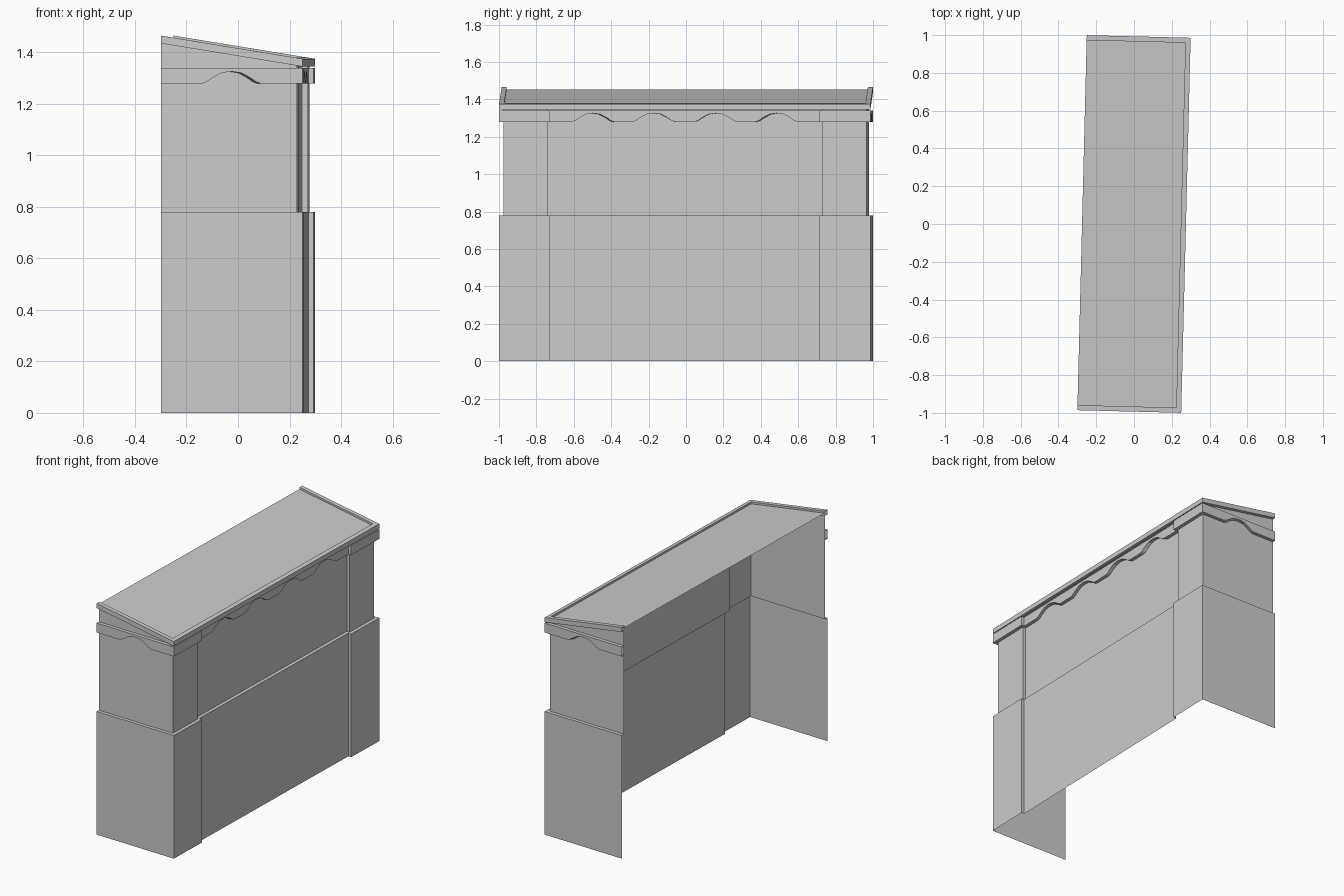
import bpy, math

if "Cube" in bpy.data.objects:
    bpy.data.objects.remove(bpy.data.objects["Cube"])

W, L = 0.275, 0.993          # half depth and half length
INSET = 0.022                # upper wall set back from lower wall
STEP = 0.02                  # recess of the long middle panel
TURN = math.radians(-1.44)   # whole building is turned slightly


def roof_z(u, drop=0.0):
    return 1.465 - 0.09 * (u + W) / (2 * W) - drop


def outline(o):
    """Open U-shaped plan with corner piers, offset inward by o."""
    p = 0.72 + 0.7 * o
    half = [(-W, -L + o), (W - o, -L + o), (W - o, -p), (W - STEP - o, -p)]
    return half + [(u, -v) for u, v in reversed(half)]


def loft(name, rings, cap=False):
    """Skin consecutive open rings of points with quads."""
    n = len(rings[0])
    verts = [p for r in rings for p in r]
    faces = [(k * n + i, k * n + i + 1, (k + 1) * n + i + 1, (k + 1) * n + i)
             for k in range(len(rings) - 1) for i in range(n - 1)]
    if cap:
        faces.append(tuple(range(len(verts) - n, len(verts))))
    me = bpy.data.meshes.new(name)
    me.from_pydata(verts, [], faces)
    me.update()
    ob = bpy.data.objects.new(name, me)
    ob.rotation_euler.z = TURN
    bpy.context.collection.objects.link(ob)
    return ob


def flat(o, z):
    return [(u, v, z) for u, v in outline(o)]


# lower wall with its ledge
loft("lower_wall", [flat(0, 0), flat(0, 0.78), flat(INSET, 0.78)])

# upper wall, rising to the underside of the sloping roof
loft("upper_wall", [flat(INSET, 0.78),
                    [(u, v, roof_z(u, 0.03)) for u, v in outline(INSET)]])

# scalloped fascia band: arches cut into its lower edge
ARCH = [(-1, 0), (-.85, .006), (-.65, .022), (-.35, .04), (0, .046)]
ARCH += [(-t, h) for t, h in reversed(ARCH[:-1])]
CENTRES = {0: [0.275], 3: [0.23, 0.555, 0.885, 1.21], 6: [0.275]}


def fascia_ring(o, top=None):
    base, pts, ring = outline(0), outline(o), []
    for i in range(len(pts) - 1):
        length = math.dist(base[i], base[i + 1])
        stops = [(0, 0)] + [((c + t * 0.112) / length, h)
                            for c in CENTRES.get(i, []) for t, h in ARCH]
        (u0, v0), (u1, v1) = pts[i], pts[i + 1]
        ring += [(u0 + (u1 - u0) * f, v0 + (v1 - v0) * f, top or 1.28 + h)
                 for f, h in stops]
    return ring + [(*pts[-1], top or 1.28)]


loft("scalloped_fascia", [fascia_ring(INSET), fascia_ring(0),
                          fascia_ring(0, 1.34), fascia_ring(INSET, 1.34)])


# sloping roof with a raised rim on three sides
def roof_ring(w, drop):
    plan = [(-W, -L + w), (W - w, -L + w), (W - w, L - w), (-W, L - w)]
    return [(u, v, roof_z(u, drop)) for u, v in plan]


loft("roof", [roof_ring(INSET, 0.03), roof_ring(0, 0.03), roof_ring(0, 0),
              roof_ring(0.027, 0), roof_ring(0.027, 0.012)], cap=True)
